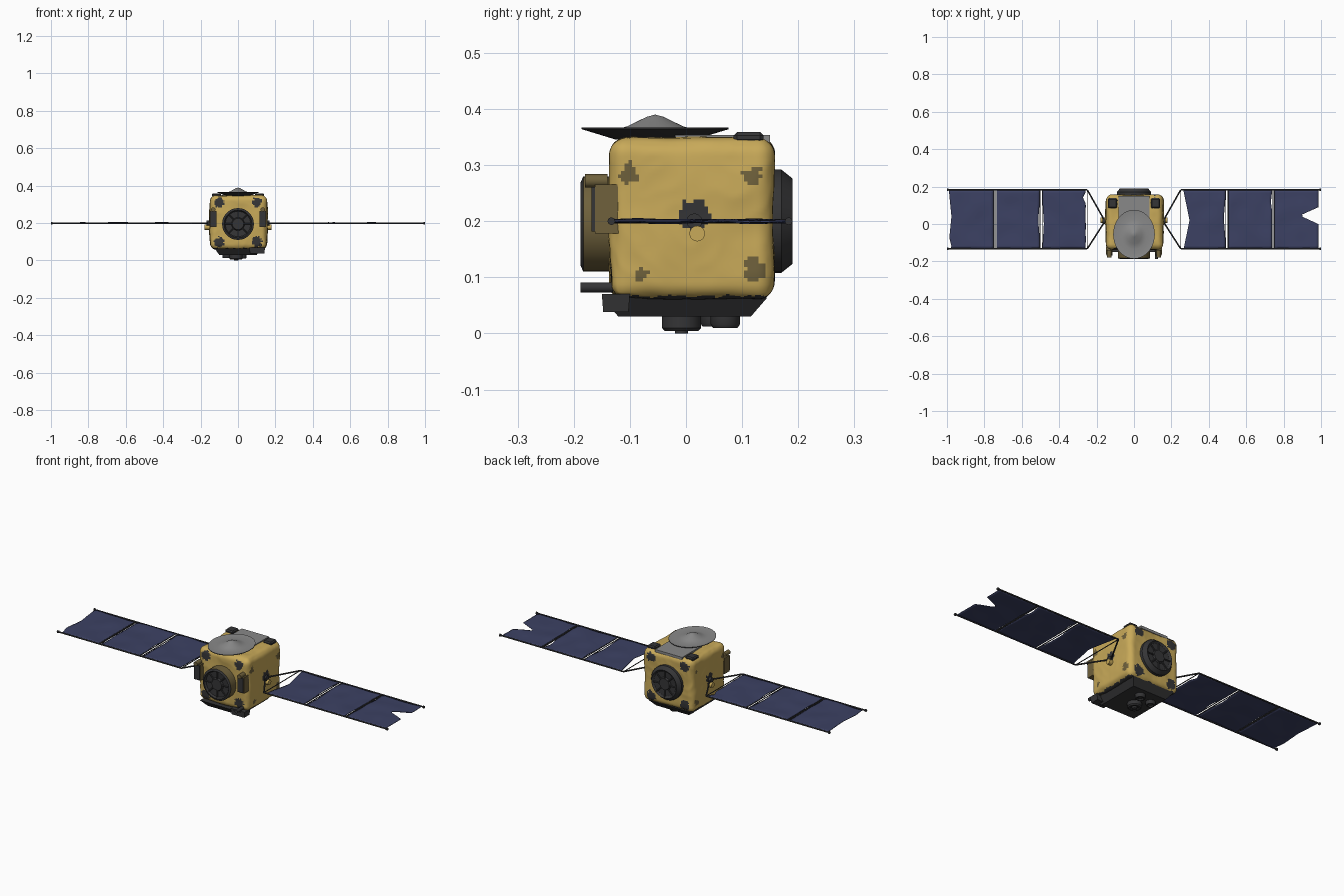
import bpy, bmesh, math, random
from mathutils import Vector, Matrix, noise

if "Cube" in bpy.data.objects:
    bpy.data.objects.remove(bpy.data.objects["Cube"])

random.seed(4)


def mat(name, r, g, b):
    m = bpy.data.materials.new(name)
    m.diffuse_color = (r, g, b, 1)
    m.use_nodes = True
    m.node_tree.nodes["Principled BSDF"].inputs["Base Color"].default_value = m.diffuse_color
    return m


GOLD = mat("gold foil", 0.58, 0.40, 0.10)
BROWN = mat("scorched foil", 0.16, 0.12, 0.045)
DARK = mat("dark metal", 0.035, 0.035, 0.037)
GREY = mat("dish grey", 0.25, 0.25, 0.25)
BLUE = mat("solar cell blue", 0.045, 0.053, 0.125)


def finish(name, bm, mats, smooth=True):
    bmesh.ops.recalc_face_normals(bm, faces=bm.faces)
    me = bpy.data.meshes.new(name)
    bm.to_mesh(me)
    bm.free()
    for m in mats:
        me.materials.append(m)
    ob = bpy.data.objects.new(name, me)
    bpy.context.collection.objects.link(ob)
    if smooth:
        bpy.ops.object.select_all(action='DESELECT')
        ob.select_set(True)
        bpy.context.view_layer.objects.active = ob
        bpy.ops.object.shade_smooth_by_angle(angle=math.radians(35))
    return ob


def box(name, lo, hi, m, taper=1.0, bevel=0.0):
    """Box from corner to corner; taper scales the bottom face."""
    lo, hi = Vector(lo), Vector(hi)
    bm = bmesh.new()
    bmesh.ops.create_cube(bm, size=1)
    for v in bm.verts:
        k = taper if v.co.z < 0 else 1
        c = Vector((v.co.x * k, v.co.y * k, v.co.z))
        v.co = (lo + hi) / 2 + c * (hi - lo)
    if bevel:
        bmesh.ops.bevel(bm, geom=bm.edges[:], offset=bevel, segments=1, affect='EDGES')
    return finish(name, bm, [m], False)


def lathe(name, profile, loc, mats, seg_mat=None, rot=0, sx=1, n=36):
    """Turned part: (radius, height) profile; rot tips it about x."""
    bm = bmesh.new()
    rings = [[bm.verts.new((max(r, 1e-5) * math.cos(2 * math.pi * i / n) * sx,
                            max(r, 1e-5) * math.sin(2 * math.pi * i / n), z))
              for i in range(n)] for r, z in profile]
    for k in range(len(rings) - 1):
        for i in range(n):
            j = (i + 1) % n
            f = bm.faces.new((rings[k][i], rings[k][j], rings[k + 1][j], rings[k + 1][i]))
            f.material_index = seg_mat[k] if seg_mat else 0
    bmesh.ops.remove_doubles(bm, verts=bm.verts, dist=1e-4)
    bm.transform(Matrix.Translation(loc) @ Matrix.Rotation(rot, 4, 'X'))
    return finish(name, bm, mats)


def rod(name, a, b, r, m, n=8):
    a, b = Vector(a), Vector(b)
    bm = bmesh.new()
    bmesh.ops.create_cone(bm, cap_ends=True, segments=n, radius1=r, radius2=r, depth=(b - a).length)
    q = (b - a).to_track_quat('Z', 'Y').to_matrix().to_4x4()
    bm.transform(Matrix.Translation((a + b) / 2) @ q)
    return finish(name, bm, [m])


# Foil body: rounded crumpled box with scorched and dark patches
H, C, R = Vector((0.15, 0.145, 0.143)), Vector((0.004, 0.01, 0.204)), 0.028
patches = [(-0.10, 0.285, 0.017), (0.12, 0.28, 0.017), (-0.08, 0.105, 0.014), (0.12, 0.115, 0.02)]
spots = [(sx * 0.16, y, z, r, 1) for sx in (-1, 1) for y, z, r in patches]
spots += [(sx * 0.16, 0.015, 0.21, 0.028, 2) for sx in (-1, 1)]
spots += [(sx * 0.1, y, z, 0.026, 2) for sx in (-1, 1) for y in (-0.135, 0.155) for z in (0.1, 0.31)]
spots += [(sx * 0.115, 0.11, 0.35, 0.026, 2) for sx in (-1, 1)]
bm = bmesh.new()
bmesh.ops.create_cube(bm, size=2)
bmesh.ops.subdivide_edges(bm, edges=bm.edges[:], cuts=44, use_grid_fill=True)
for v in bm.verts:
    u = v.co.copy()
    p = Vector([u[i] * H[i] for i in range(3)])
    inner = Vector([max(-H[i] + R, min(H[i] - R, p[i])) for i in range(3)])
    d = (p - inner).normalized()
    bulge = 0.006 * abs(d.x) * (1 - u.y ** 2) * (1 - u.z ** 2)
    crumple = 0.005 * (noise.noise(p * 11) + 0.5 * (0.5 - abs(noise.noise(p * 20))))
    v.co = C + inner + d * (R + bulge + crumple)
for f in bm.faces:
    c = f.calc_center_median()
    for x, y, z, r, k in spots:
        if (c - Vector((x, y, z))).length < r * (1 + 0.5 * noise.noise(c * 90)):
            f.material_index = k
    if c.z < 0.066 + 0.006 * noise.noise(c * 60):
        f.material_index = 2
finish("foil_body", bm, [GOLD, BROWN, DARK])

# Elliptical dish with a raised centre, grey above and dark beneath
lathe("dish", [(0, 0.342), (0.072, 0.346), (0.131, 0.364), (0.131, 0.367), (0.08, 0.361),
               (0.05, 0.369), (0.015, 0.386), (0, 0.39)],
      (0, -0.055, 0), [GREY, DARK], [1, 1, 1, 0, 0, 0, 0], sx=0.85)
box("top_plate", (-0.082, -0.02, 0.34), (0.082, 0.15, 0.354), GREY)
for s in (-1, 1):
    box("top_sensor", (s * 0.115 - 0.025, 0.085, 0.34), (s * 0.115 + 0.025, 0.138, 0.359), DARK, bevel=0.006)

# Round instruments on the front and back faces
face = [(0, 0), (0.085, 0), (0.085, 0.05), (0.074, 0.055), (0.068, 0.045),
        (0.035, 0.043), (0.03, 0.052), (0, 0.052)]
lathe("front_instrument", face, (0, -0.133, 0.195), [DARK, BROWN], [0, 1, 0, 0, 0, 0, 0], math.pi / 2)
back = [(0, 0), (0.092, 0), (0.092, 0.022), (0.076, 0.042), (0.066, 0.034),
        (0.035, 0.032), (0.03, 0.04), (0, 0.04)]
lathe("back_instrument", back, (0, 0.148, 0.2), [DARK], None, -math.pi / 2)
for i in range(8):
    a = math.pi * i / 4
    for name, y, r in (("front_spoke", -0.18, 0.07), ("back_spoke", 0.184, 0.07)):
        rod(name, (0.03 * math.cos(a), y, 0.197 + 0.03 * math.sin(a)),
            (r * math.cos(a), y, 0.197 + r * math.sin(a)), 0.004, DARK, 6)

# Boxes and thrusters on the front corners
for s in (-1, 1):
    x = s * 0.132
    box("front_box", (x - 0.018, -0.162, 0.178), (x + 0.018, -0.12, 0.265), BROWN)
    box("front_box_cover", (x - 0.016, -0.168, 0.182), (x + 0.016, -0.162, 0.261), DARK)
    rod("front_thruster", (x, -0.14, 0.272), (x, -0.18, 0.272), 0.012, BROWN, 12)
rod("lower_nozzle", (0.12, -0.13, 0.082), (0.12, -0.188, 0.082), 0.009, DARK, 12)
box("lower_bracket", (0.06, -0.15, 0.038), (0.145, -0.1, 0.07), DARK, 0.9)

# Underside deck and lenses
box("bottom_deck", (-0.125, -0.15, 0.03), (0.125, 0.145, 0.064), DARK, 0.8)
for x, y, r, z in ((-0.01, -0.008, 0.035, 0.004), (0.02, 0.07, 0.026, 0.01), (-0.06, 0.05, 0.024, 0.012)):
    lathe("bottom_lens", [(0, 0.035), (r, 0.035), (r, z + 0.006), (r * 0.85, z),
                          (r * 0.6, z), (r * 0.5, z + 0.006), (0, z + 0.006)], (x, y, 0), [DARK], n=20)
rod("bottom_tip", (-0.01, -0.008, 0.02), (-0.01, -0.008, 0), 0.012, DARK, 12)

# Solar wings: torn panels between two rails
Y0, Y1, Z = -0.13, 0.18, 0.2


def panel(name, x0, x1, tears):
    """Thin wavy sheet; tears are (edge x, y, depth, half width) notches."""
    bm = bmesh.new()
    nx, ny = 16, 24
    left = lambda y: x0 + sum(d * max(0, 1 - abs(y - ty) / w) for e, ty, d, w in tears if e == 0)
    right = lambda y: x1 - sum(d * max(0, 1 - abs(y - ty) / w) for e, ty, d, w in tears if e == 1)
    grid = []
    for i in range(nx + 1):
        row = []
        for j in range(ny + 1):
            y = Y0 + (Y1 - Y0) * j / ny
            x = left(y) + (right(y) - left(y)) * i / nx
            wave = 0.006 * noise.noise(Vector((x * 9, y * 9, 3)))
            row.append(bm.verts.new((x, y, Z + wave)))
        grid.append(row)
    for i in range(nx):
        for j in range(ny):
            bm.faces.new((grid[i][j], grid[i + 1][j], grid[i + 1][j + 1], grid[i][j + 1]))
    ob = finish(name, bm, [BLUE])
    mod = ob.modifiers.new("thickness", 'SOLIDIFY')
    mod.thickness = 0.003
    mod.offset = 0


panel("right_inner_panel", 0.262, 0.488, [(0, 0.02, 0.035, 0.17), (1, 0.03, 0.008, 0.1)])
panel("right_middle_panel", 0.506, 0.738, [(1, 0.12, 0.006, 0.05)])
panel("right_outer_panel", 0.752, 0.986, [(1, 0.045, 0.1, 0.045)])
panel("left_inner_panel", -0.488, -0.258, [(1, 0.14, 0.015, 0.03), (0, 0.0, 0.006, 0.1)])
panel("left_middle_panel", -0.736, -0.504, [(1, 0.02, 0.008, 0.1)])
panel("left_outer_panel", -0.988, -0.752, [(0, 0.04, 0.012, 0.12), (0, -0.12, 0.012, 0.05)])

for s in (-1, 1):
    for y in (-0.133, 0.183):
        rod("wing_rail", (s * 0.25, y, Z), (s * 1.0, y, Z), 0.004, DARK)
        rod("wing_strut", (s * 0.25, y, Z), (s * 0.155, 0.015, Z), 0.004, DARK)
        rod("rail_end", (s * 0.992, y, Z), (s, y, Z), 0.007, DARK)
    for x in (0.25, 0.491, 0.503, 0.742, 0.749):
        rod("wing_crossbar", (s * x, -0.133, Z), (s * x, 0.183, Z), 0.0025, DARK, 6)
    # Wing hub and small horn on each side
    rod("wing_hub", (s * 0.14, 0.015, Z), (s * 0.168, 0.015, Z), 0.014, DARK, 12)
    rod("side_horn", (s * 0.14, 0.02, 0.178), (s * 0.178, 0.02, 0.178), 0.014, GOLD, 14)
